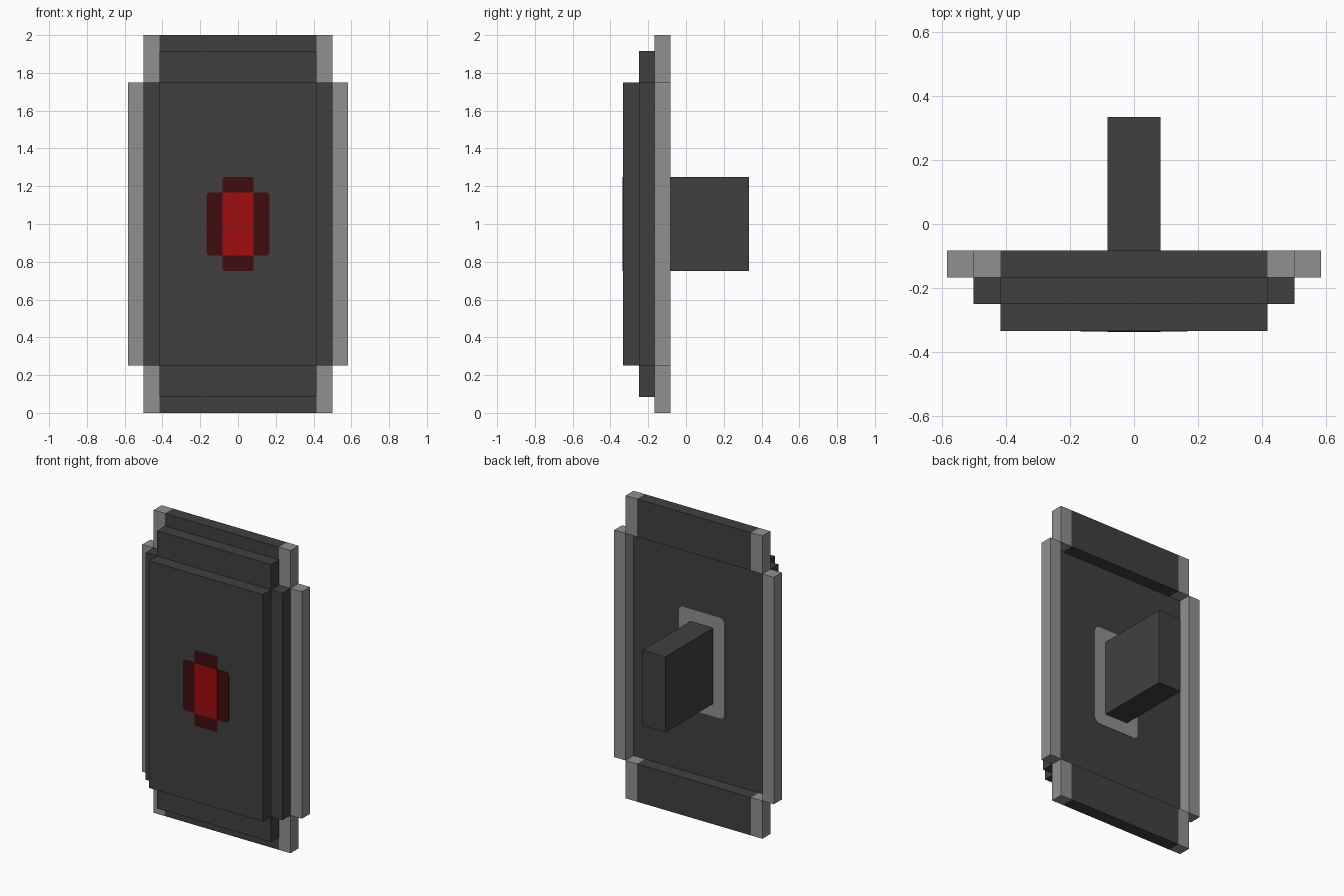
import bpy, bmesh

if "Cube" in bpy.data.objects:
    bpy.data.objects.remove(bpy.data.objects["Cube"], do_unlink=True)

U = 1 / 12      # block unit: the model is 24 units tall
MID = 12        # centre height in units


def material(name, color):
    m = bpy.data.materials.new(name)
    m.use_nodes = True
    m.diffuse_color = (*color, 1)
    bsdf = next(n for n in m.node_tree.nodes if n.type == 'BSDF_PRINCIPLED')
    bsdf.inputs["Base Color"].default_value = (*color, 1)
    return m


DARK = material("charcoal", (0.051, 0.051, 0.051))
GREY = material("light grey", (0.28, 0.28, 0.28))
RED = material("bright red", (0.36, 0.004, 0.004))
MAROON = material("dark red", (0.051, 0.004, 0.005))


def finish(bm, name, *mats):
    bmesh.ops.recalc_face_normals(bm, faces=bm.faces)
    mesh = bpy.data.meshes.new(name)
    bm.to_mesh(mesh)
    bm.free()
    for m in mats:
        mesh.materials.append(m)
    obj = bpy.data.objects.new(name, mesh)
    bpy.context.collection.objects.link(obj)
    return obj


def prism(outline, y0, y1, radius=0):
    """Extrude an x-z outline (units) along y, rounding its convex corners."""
    bm = bmesh.new()
    face = bm.faces.new([bm.verts.new((x * U, y0 * U, z * U)) for x, z in outline])
    ext = bmesh.ops.extrude_face_region(bm, geom=[face])["geom"]
    verts = [v for v in ext if isinstance(v, bmesh.types.BMVert)]
    bmesh.ops.translate(bm, verts=verts, vec=(0, (y1 - y0) * U, 0))
    bmesh.ops.recalc_face_normals(bm, faces=bm.faces)
    if radius:
        edges = [e for e in bm.edges if e.calc_face_angle_signed() > 0
                 and abs(e.verts[0].co.y - e.verts[1].co.y) > 1e-5]
        bmesh.ops.bevel(bm, geom=edges, offset=radius * U, segments=3,
                        profile=0.5, affect='EDGES')
    return bm


def rect(x0, x1, z0, z1):
    return [(x0, z0), (x1, z0), (x1, z1), (x0, z1)]


def cross(wide, narrow, tall, short):
    """Plus-shaped outline around the centre height, from half sizes."""
    quarter = [(wide, short), (narrow, short), (narrow, tall)]
    pts = quarter + [(-x, z) for x, z in reversed(quarter)]
    pts += [(-x, -z) for x, z in pts]
    return [(x, z + MID) for x, z in pts]


# Stepped front plates
finish(prism(rect(-5, 5, 3, 21), -4, -3), "front_plate", DARK)
finish(prism(cross(6, 5, 11, 9), -3, -2), "middle_plate", DARK)

# Rear rim: top and bottom bars with grey corners
for name, z in (("bottom_rim", 0), ("top_rim", 21)):
    bm = prism(rect(-6, 6, z, z + 3), -2, -1)
    for x in (-5, 5):
        bmesh.ops.bisect_plane(bm, geom=bm.verts[:] + bm.edges[:] + bm.faces[:],
                               plane_co=(x * U, 0, 0), plane_no=(1, 0, 0))
    for f in bm.faces:
        f.material_index = int(abs(f.calc_center_median().x) > 5 * U)
    finish(bm, name, DARK, GREY)

# Rear rim: grey side columns
for name, x in (("right_rim", -7), ("left_rim", 6)):
    finish(prism(rect(x, x + 1, 3, 21), -2, -1), name, GREY)

# Handle and the grey pad it stands on
finish(prism(rect(-2, 2, 8, 16), -2, -1.97, 0.4), "handle_pad", GREY)
finish(prism(rect(-1, 1, 9, 15), -2, 4), "handle", DARK)

# Painted front emblem
finish(prism(cross(2, 1, 3, 2), -4.02, -4, 0.18), "emblem_border", MAROON)
finish(prism(rect(-1, 1, 10, 14), -4.04, -4), "emblem_core", RED)
